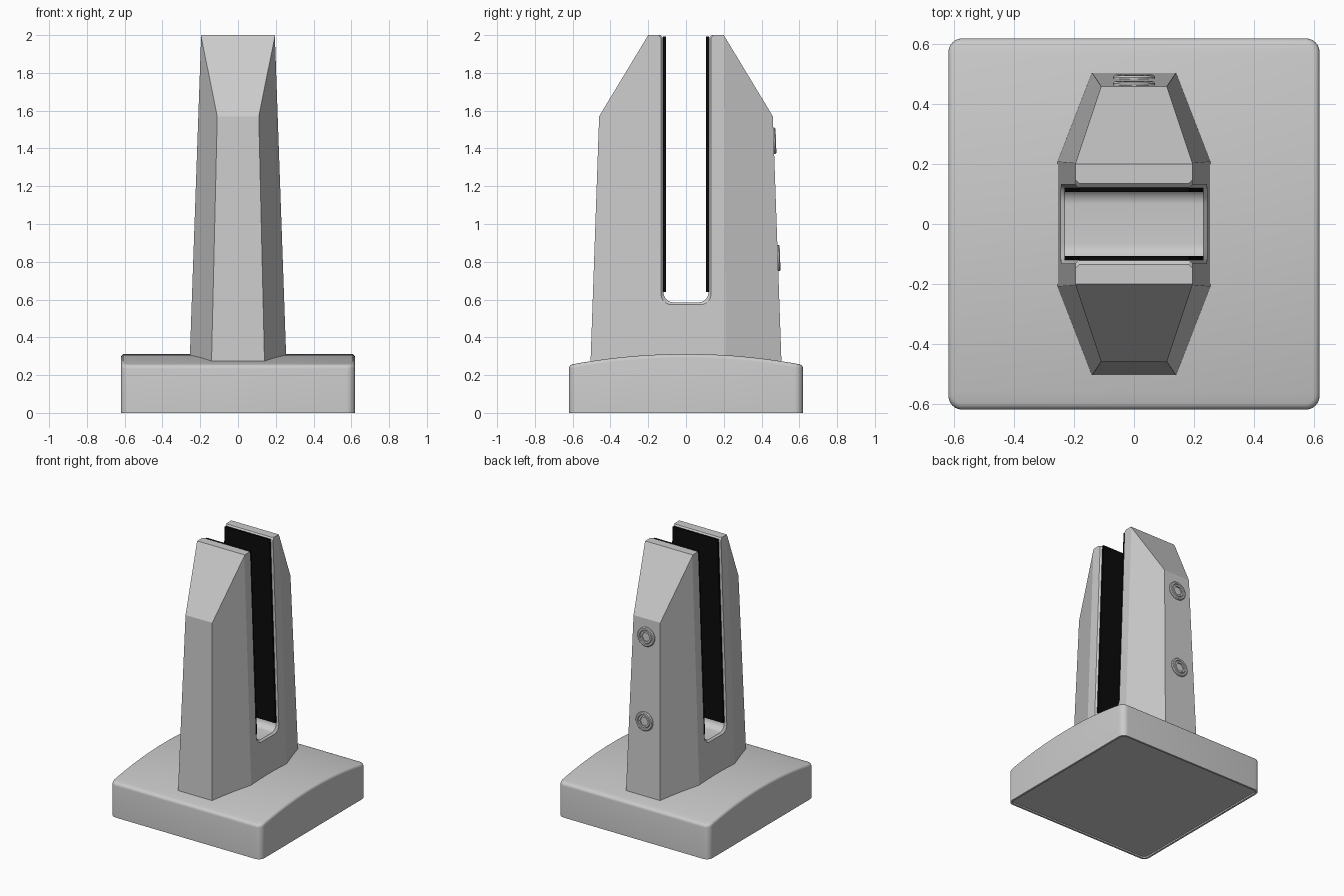
import bpy, bmesh, math
from mathutils import Vector

if "Cube" in bpy.data.objects:
    bpy.data.objects.remove(bpy.data.objects["Cube"], do_unlink=True)


def material(name, colour):
    m = bpy.data.materials.new(name)
    m.use_nodes = True
    m.diffuse_color = colour
    m.node_tree.nodes["Principled BSDF"].inputs["Base Color"].default_value = colour
    return m


grey = material("satin grey metal", (0.6, 0.6, 0.6, 1))
black = material("black rubber", (0.003, 0.003, 0.003, 1))


def finish(bm, name, mat):
    bmesh.ops.recalc_face_normals(bm, faces=bm.faces)
    me = bpy.data.meshes.new(name)
    bm.to_mesh(me)
    bm.free()
    ob = bpy.data.objects.new(name, me)
    bpy.context.collection.objects.link(ob)
    me.materials.append(mat)
    return ob


def smooth(ob, angle=30):
    bpy.ops.object.select_all(action="DESELECT")
    ob.select_set(True)
    bpy.context.view_layer.objects.active = ob
    bpy.ops.object.shade_smooth_by_angle(angle=math.radians(angle))


def loft(bm, rings):
    """Skin closed rings of equal length and cap both ends."""
    loops = [[bm.verts.new(p) for p in ring] for ring in rings]
    n = len(loops[0])
    for a, b in zip(loops, loops[1:]):
        for i in range(n):
            j = (i + 1) % n
            bm.faces.new((a[i], a[j], b[j], b[i]))
    bm.faces.new(loops[0])
    bm.faces.new(loops[-1])


def side_x(z):
    return 0.255 - 0.0353 * (z - 0.3)


def end_y(z):
    return 0.505 - 0.035 * (z - 0.28)


# Base cover: crowned slab with rounded corners and a recessed underside
HALF, STEPS = 0.62, 20
profile = [(HALF, 0), (-HALF, 0)]
for i in range(STEPS + 1):
    y = -HALF + 2 * HALF * i / STEPS
    profile.append((y, 0.312 - 0.058 * (y / HALF) ** 2))
bm = bmesh.new()
loft(bm, [[(x, y, z) for y, z in profile] for x in (-HALF, HALF)])
bmesh.ops.recalc_face_normals(bm, faces=bm.faces)
uprights = [e for e in bm.edges
            if abs((e.verts[0].co - e.verts[1].co).normalized().z) > 0.99]
bmesh.ops.bevel(bm, geom=uprights, offset=0.045, segments=6, profile=0.5,
                affect="EDGES")
bm.normal_update()
rim = [e for e in bm.edges if len(e.link_faces) == 2
       and max(f.normal.z for f in e.link_faces) > 0.7
       and abs(min(f.normal.z for f in e.link_faces)) < 0.3]
bmesh.ops.bevel(bm, geom=rim, offset=0.02, segments=4, profile=0.5,
                affect="EDGES")
bm.normal_update()
floor = [f for f in bm.faces if f.normal.z < -0.9]
bmesh.ops.inset_region(bm, faces=floor, thickness=0.015)
bmesh.ops.inset_region(bm, faces=floor, thickness=0.001, depth=-0.01)
smooth(finish(bm, "base_cover", grey))


# Clamp body: tapered six-sided column with sloping shoulders
def section(z):
    x, y = side_x(z), 0.21 - 0.003 * z
    fx, fy = 0.14 - 0.0233 * (z - 0.28), end_y(z)
    return [(x, -y, z), (x, y, z), (fx, fy, z), (-fx, fy, z),
            (-x, y, z), (-x, -y, z), (-fx, -fy, z), (fx, -fy, z)]


bm = bmesh.new()
loft(bm, [section(0.2), section(2.0)])
bmesh.ops.recalc_face_normals(bm, faces=bm.faces)
for s in (1, -1):
    cut = bmesh.ops.bisect_plane(
        bm, geom=bm.verts[:] + bm.edges[:] + bm.faces[:], dist=1e-5,
        plane_co=Vector((0, s * 0.2, 2)), plane_no=Vector((0, s * 0.43, 0.26)),
        clear_outer=True)
    bmesh.ops.holes_fill(bm, edges=[e for e in bm.edges if e.is_boundary])
body = finish(bm, "clamp_body", grey)


# Glass slot cutter: rounded channel flared at every opening
def slot_outline(grow):
    w, bottom, r = 0.12 + grow, 0.585 - grow, 0.055
    half = [(w + 0.065, 2.05), (w, 1.985)]
    for i in range(9):
        a = math.radians(90 * i / 8)
        half.append((w - r + r * math.cos(a), bottom + r - r * math.sin(a)))
    return half + [(-y, z) for y, z in reversed(half)]


def slot_ring(grow, side, out):
    return [(side * (side_x(z) + out), y, z) for y, z in slot_outline(grow)]


bm = bmesh.new()
loft(bm, [slot_ring(0.016, -1, 0.004), slot_ring(0, -1, -0.012),
          slot_ring(0, 1, -0.012), slot_ring(0.016, 1, 0.004)])
cutter = finish(bm, "slot_cutter", grey)
cutter.hide_render = True
cutter.hide_set(True)
mod = body.modifiers.new("slot", "BOOLEAN")
mod.operation = "DIFFERENCE"
mod.solver = "EXACT"
mod.object = cutter
bpy.context.view_layer.objects.active = body
body.select_set(True)
bpy.ops.object.modifier_apply(modifier="slot")
bpy.data.objects.remove(cutter, do_unlink=True)
smooth(body, 15)

# Rubber pads lining both walls of the slot
for name, s in (("front_pad", -1), ("back_pad", 1)):
    bm = bmesh.new()
    rings = []
    for z in (0.64, 1.992):
        x = side_x(z) - 0.011
        rings.append([(-x, s * 0.107, z), (x, s * 0.107, z),
                      (x, s * 0.122, z), (-x, s * 0.122, z)])
    loft(bm, rings)
    finish(bm, name, black)


# Socket screws on the back
def screw(name, z):
    n = 36

    def ring(radius, h, hexagon=False):
        pts = []
        for i in range(n):
            a = math.tau * i / n
            k = 1 / math.cos(a % (math.pi / 3) - math.pi / 6) if hexagon else 1
            pts.append((radius * k * math.cos(a), radius * k * math.sin(a), h))
        return pts

    bm = bmesh.new()
    loft(bm, [ring(0.07, -0.01), ring(0.07, 0.006), ring(0.064, 0.012),
              ring(0.052, 0.012), ring(0.048, 0.007), ring(0.044, 0.011),
              ring(0.03, 0.011, True), ring(0.03, 0.002, True)])
    ob = finish(bm, name, grey)
    ob.location = (0, end_y(z), z)
    ob.rotation_euler.x = -math.pi / 2 + 0.035
    smooth(ob)


screw("upper_screw", 1.44)
screw("lower_screw", 0.82)
